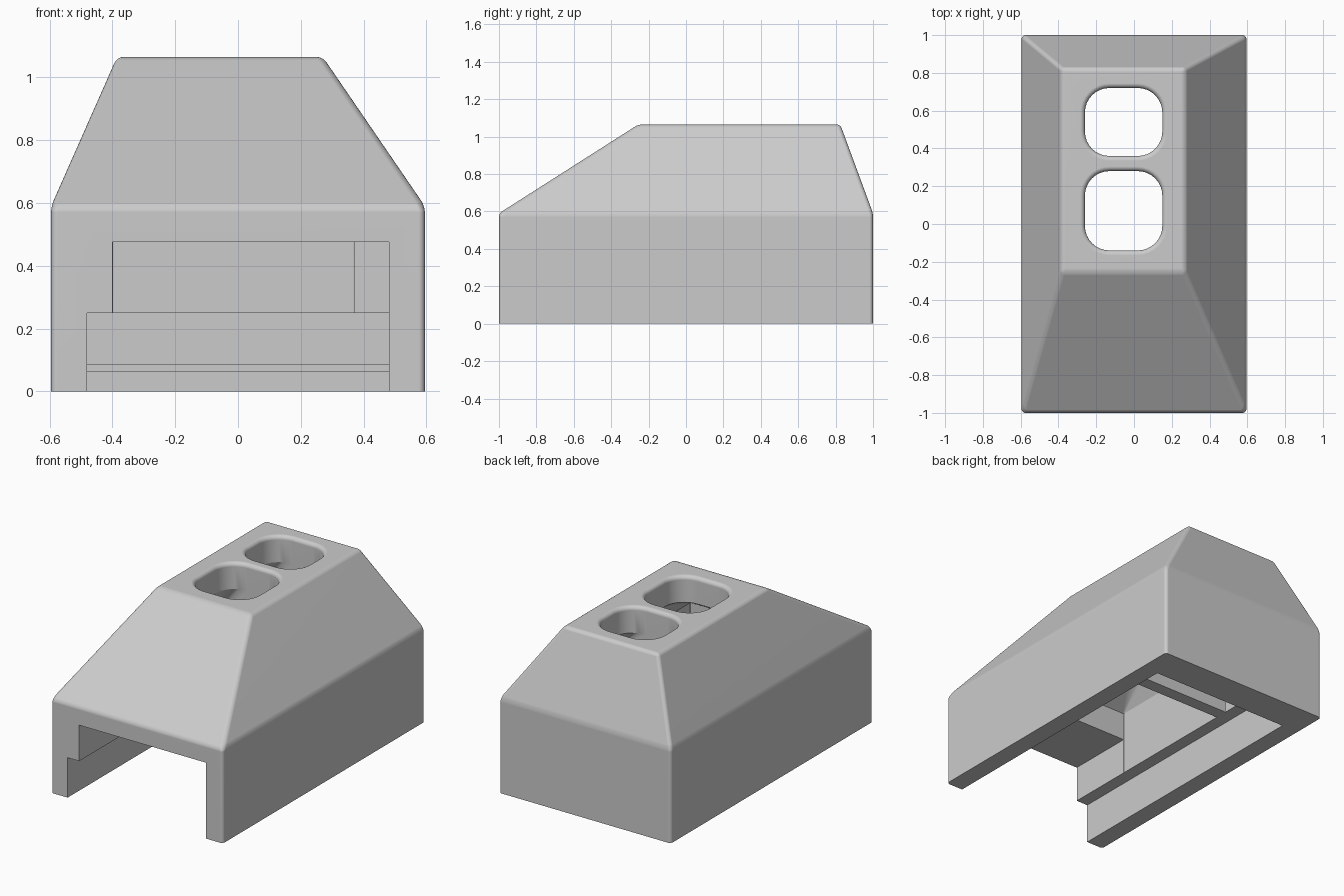
import bpy, bmesh, math

cube = bpy.data.objects.get("Cube")
if cube:
    bpy.data.objects.remove(cube, do_unlink=True)

TOP = 1.065
gray = bpy.data.materials.new("plain gray")
gray.use_nodes = True
gray.diffuse_color = (0.6, 0.6, 0.6, 1)
gray.node_tree.nodes["Principled BSDF"].inputs["Base Color"].default_value = (0.6, 0.6, 0.6, 1)


def rounded_ring(x0, x1, y0, y1, r, steps=8):
    """Counter-clockwise rounded rectangle."""
    corners = [(x1 - r, y1 - r), (x0 + r, y1 - r), (x0 + r, y0 + r), (x1 - r, y0 + r)]
    ring = []
    for i, (cx, cy) in enumerate(corners):
        for k in range(steps + 1):
            a = math.pi / 2 * (i + k / steps)
            ring.append((cx + r * math.cos(a), cy + r * math.sin(a)))
    return ring


def loft(name, rings):
    """Closed solid through rings given as (z, points), bottom to top."""
    bm = bmesh.new()
    rows = [[bm.verts.new((x, y, z)) for x, y in pts] for z, pts in rings]
    n = len(rows[0])
    for low, high in zip(rows, rows[1:]):
        for i in range(n):
            j = (i + 1) % n
            bm.faces.new((low[i], low[j], high[j], high[i]))
    bm.faces.new(rows[0][::-1])
    bm.faces.new(rows[-1])
    bmesh.ops.recalc_face_normals(bm, faces=bm.faces)
    mesh = bpy.data.meshes.new(name)
    bm.to_mesh(mesh)
    bm.free()
    ob = bpy.data.objects.new(name, mesh)
    bpy.context.collection.objects.link(ob)
    return ob


def rect(x0, x1, y0, y1):
    return [(x0, y0), (x1, y0), (x1, y1), (x0, y1)]


def box(name, x0, x1, y0, y1, z0, z1):
    return loft(name, [(z0, rect(x0, x1, y0, y1)), (z1, rect(x0, x1, y0, y1))])


def bake(ob):
    """Apply all modifiers."""
    deps = bpy.context.evaluated_depsgraph_get()
    mesh = bpy.data.meshes.new_from_object(ob.evaluated_get(deps))
    ob.modifiers.clear()
    ob.data = mesh


# Outer body: straight base with an off-centre tapered top, softened edges
base = rect(-0.595, 0.595, -1, 1)
body = loft("housing", [(0, base), (0.59, base), (TOP, rect(-0.385, 0.27, -0.255, 0.825))])
bm = bmesh.new()
bm.from_mesh(body.data)
edges = [e for e in bm.edges if max(v.co.z for v in e.verts) > 0.1]
bmesh.ops.bevel(bm, geom=edges, offset=0.02, offset_type='OFFSET', segments=5,
                profile=0.5, affect='EDGES', clamp_overlap=True)
bm.to_mesh(body.data)
bm.free()


# Shaft with a rounded rim that widens into a chamber below
def chute(name, y0, y1, chamber_y0):
    x0, x1, r, rim = -0.26, 0.15, 0.13, 0.025
    chamber = rounded_ring(-0.40, 0.37, chamber_y0, y1, 0.004)
    hole = rounded_ring(x0, x1, y0, y1, r)
    rings = [(0.2, chamber), (0.65, chamber), (0.9, hole)]
    for k in range(6):
        a = math.pi / 2 * k / 5
        g = rim * (1 - math.cos(a))
        rings.append((TOP - rim + rim * math.sin(a),
                      rounded_ring(x0 - g, x1 + g, y0 - g, y1 + g, r + g)))
    rings.append((TOP + 0.1, rings[-1][1]))
    return loft(name, rings)


# Openings cut from below and from the front
cutters = [
    box("lower_channel", -0.48, 0.48, -1.1, 0.785, -0.1, 0.25),
    box("front_recess", -0.40, 0.48, -1.1, -0.57, 0.2, 0.475),
    box("rear_groove", -0.48, 0.48, 0.7, 0.815, 0.065, 0.085),
    chute("front_chute", -0.14, 0.28, -0.571),
    chute("rear_chute", 0.36, 0.72, 0.36),
]
for cutter in cutters:
    cutter.hide_render = True
    mod = body.modifiers.new(cutter.name, 'BOOLEAN')
    mod.operation = 'DIFFERENCE'
    mod.solver = 'EXACT'
    mod.object = cutter
bake(body)
for cutter in cutters:
    bpy.data.objects.remove(cutter, do_unlink=True)

# Single colour, smooth rounded edges
body.data.materials.clear()
body.data.materials.append(gray)
for poly in body.data.polygons:
    poly.material_index = 0
bpy.ops.object.select_all(action='DESELECT')
body.select_set(True)
bpy.context.view_layer.objects.active = body
bpy.ops.object.shade_smooth_by_angle(angle=math.radians(22))
weighted = body.modifiers.new("even_shading", 'WEIGHTED_NORMAL')
weighted.keep_sharp = True
